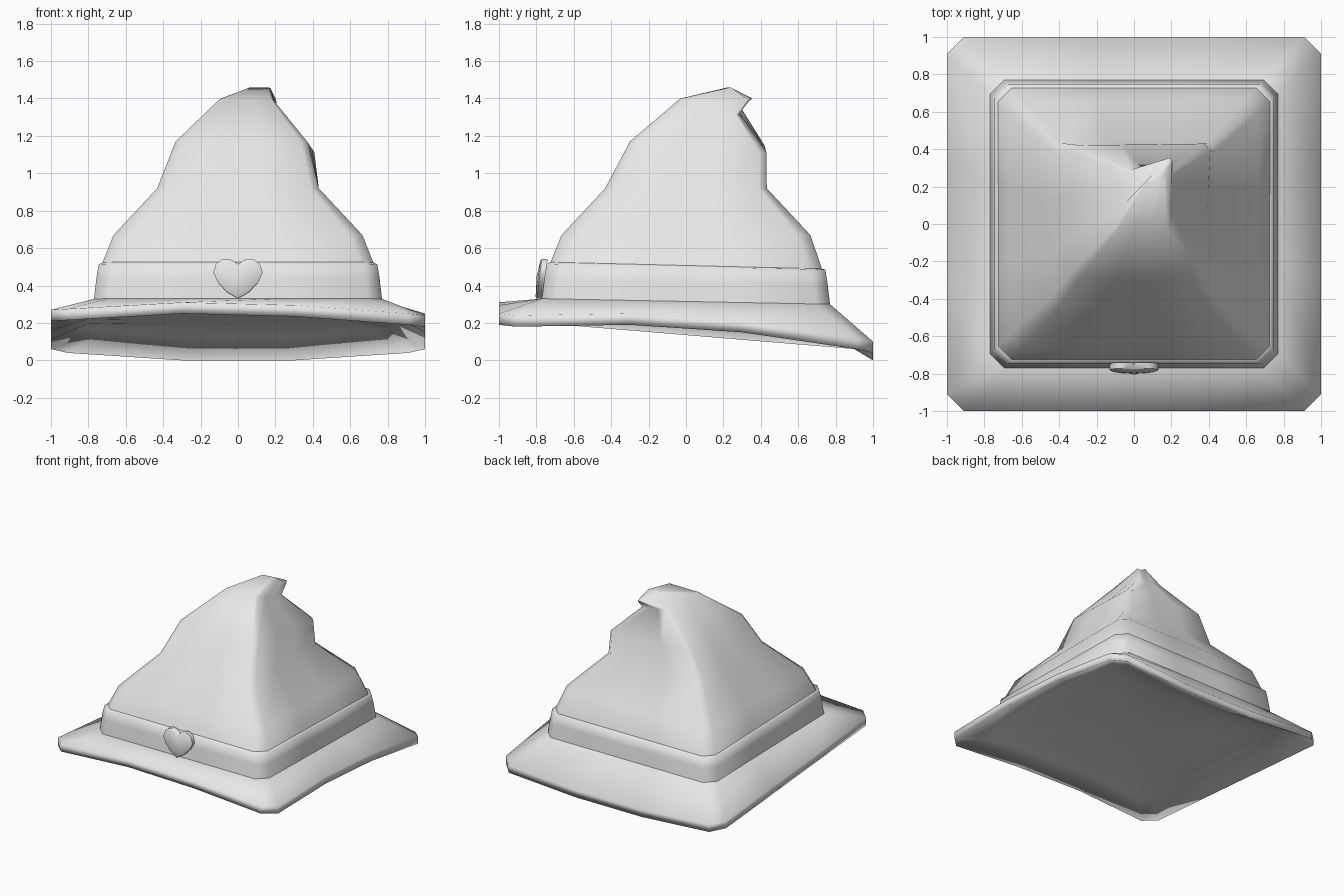
import bpy, bmesh
from mathutils import Vector
from math import radians

cube = bpy.data.objects.get("Cube")
if cube:
    bpy.data.objects.remove(cube, do_unlink=True)

GREY = (0.8, 0.8, 0.8, 1)
mat = bpy.data.materials.new("light_grey")
mat.use_nodes = True
mat.diffuse_color = GREY
mat.node_tree.nodes["Principled BSDF"].inputs["Base Color"].default_value = GREY


def finish(bm, name, angle):
    bmesh.ops.recalc_face_normals(bm, faces=bm.faces)
    mesh = bpy.data.meshes.new(name)
    bm.to_mesh(mesh)
    bm.free()
    mesh.materials.append(mat)
    obj = bpy.data.objects.new(name, mesh)
    bpy.context.collection.objects.link(obj)
    bpy.ops.object.select_all(action='DESELECT')
    obj.select_set(True)
    bpy.context.view_layer.objects.active = obj
    bpy.ops.object.shade_smooth_by_angle(angle=radians(angle))


def ring(corners, chamfer=0.05):
    """Chamfered loop around four corners, four points on each side."""
    pts = []
    for i in range(4):
        a, b = Vector(corners[i]), Vector(corners[(i + 1) % 4])
        pts += [a.lerp(b, t) for t in (chamfer, 0.35, 0.65, 1 - chamfer)]
    return pts


def square(half, front_z, back_z):
    return [(-half, -half, front_z), (half, -half, front_z),
            (half, half, back_z), (-half, half, back_z)]


def fan(bm, loop, centre):
    c = bm.verts.new(centre)
    for i, v in enumerate(loop):
        bm.faces.new((v, loop[(i + 1) % len(loop)], c))


def loft(bm, rings):
    loops = [[bm.verts.new(p) for p in r] for r in rings]
    for lo, hi in zip(loops, loops[1:]):
        for i in range(len(lo)):
            j = (i + 1) % len(lo)
            bm.faces.new((lo[i], lo[j], hi[j], hi[i]))
    return loops


# Brim: wavy square plate, drooping at the back, hollowed underneath
edge_heights = [0.215, 0.25, 0.235, 0.19, 0.18, 0.19, 0.15, 0.06,
                0.04, 0.0, 0.0, 0.04, 0.06, 0.11, 0.16, 0.21]
lower = [Vector((p.x, p.y, z))
         for p, z in zip(ring(square(1, 0, 0), 0.045), edge_heights)]
upper = [p + Vector((0, 0, 0.06)) for p in lower]
hollow = [Vector((p.x * 0.8, p.y * 0.8, p.z + 0.075 + 0.045 * p.y))
          for p in lower]
bm = bmesh.new()
loops = loft(bm, [hollow, lower, upper, ring(square(0.77, 0.33, 0.30))])
inner = [bm.verts.new(p) for p in ring(square(0.6, 0.27, 0.19))]
for i in range(len(inner)):
    j = (i + 1) % len(inner)
    bm.faces.new((inner[i], inner[j], loops[0][j], loops[0][i]))
fan(bm, inner, (0, 0, 0.235))
finish(bm, "brim", 180)

# Band: slightly tapered strip with a narrow ledge on top
bm = bmesh.new()
loft(bm, [ring(square(h, f, b)) for h, f, b in
          ((0.77, 0.33, 0.30), (0.757, 0.44, 0.41),
           (0.745, 0.515, 0.485), (0.725, 0.525, 0.49))])
finish(bm, "band", 80)

# Crown: sagging square cone whose tip leans to the back
bm = bmesh.new()
loops = loft(bm, [ring(c) for c in (
    square(0.73, 0.51, 0.48),
    square(0.665, 0.67, 0.67),
    square(0.432, 0.92, 0.92),
    [(-0.335, -0.30, 1.17), (0.37, -0.30, 1.17),
     (0.41, 0.43, 1.11), (-0.32, 0.42, 1.15)],
    [(-0.10, -0.03, 1.40), (0.185, -0.03, 1.40),
     (0.21, 0.28, 1.31), (-0.03, 0.29, 1.36)],
    [(0.06, 0.225, 1.46), (0.17, 0.24, 1.46),
     (0.205, 0.335, 1.39), (0.19, 0.355, 1.40)])])
bm.faces.new(loops[-1])
finish(bm, "crown", 100)

# Heart ornament: mirrored outline, leaning with the band, softly domed
half = [(0, 0.33), (0.06, 0.365), (0.11, 0.42), (0.132, 0.47),
        (0.118, 0.515), (0.08, 0.543), (0.04, 0.54), (0, 0.515)]
outline = half + [(-x, z) for x, z in half[-2:0:-1]]


def heart_ring(depth, scale):
    return [Vector((x * scale, depth + 0.12 * (z - 0.33),
                    0.44 + (z - 0.44) * scale)) for x, z in outline]


bm = bmesh.new()
loops = loft(bm, [heart_ring(-0.765, 1), heart_ring(-0.797, 1),
                  heart_ring(-0.804, 0.9)])
bm.faces.new(loops[0])
fan(bm, loops[-1], (0, -0.798, 0.45))
finish(bm, "heart_ornament", 45)
